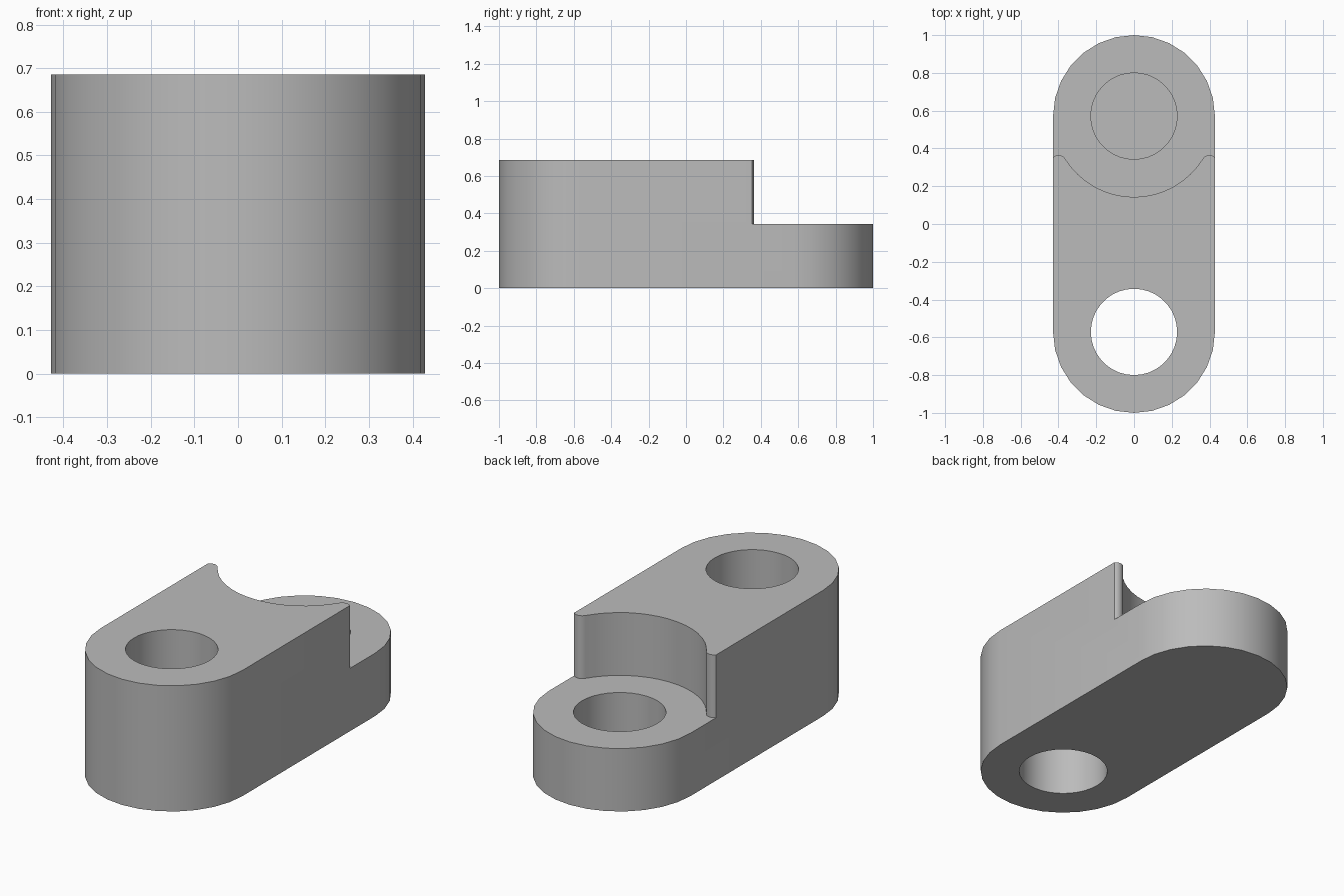
import bpy
import bmesh
from math import sin, cos, atan2, pi, radians

cube = bpy.data.objects.get("Cube")
if cube:
    bpy.data.objects.remove(cube, do_unlink=True)

RADIUS, CENTRE, HEIGHT, STEP = 0.4286, 0.5714, 0.6857, 0.343
HOLE, BLIND_FLOOR = 0.2286, 0.057

grey = bpy.data.materials.new("plain grey")
grey.use_nodes = True
colour = (0.5, 0.5, 0.5, 1)
grey.diffuse_color = colour
grey.node_tree.nodes["Principled BSDF"].inputs["Base Color"].default_value = colour


def arc(x, y, r, start, end, steps):
    """Points along an arc, both ends included."""
    angles = [start + (end - start) * i / steps for i in range(steps + 1)]
    return [(x + r * cos(a), y + r * sin(a)) for a in angles]


def prism(name, outline, low, high):
    """Closed upright prism over an outline."""
    bm = bmesh.new()
    face = bm.faces.new([bm.verts.new((x, y, low)) for x, y in outline])
    grown = bmesh.ops.extrude_face_region(bm, geom=[face])
    top = [v for v in grown["geom"] if isinstance(v, bmesh.types.BMVert)]
    bmesh.ops.translate(bm, verts=top, vec=(0, 0, high - low))
    bmesh.ops.recalc_face_normals(bm, faces=bm.faces)
    mesh = bpy.data.meshes.new(name)
    bm.to_mesh(mesh)
    bm.free()
    mesh.materials.append(grey)
    obj = bpy.data.objects.new(name, mesh)
    bpy.context.collection.objects.link(obj)
    return obj


def cut(target, cutter):
    """Subtract the cutter for good, then discard it."""
    cutter.hide_render = True
    mod = target.modifiers.new("cut", "BOOLEAN")
    mod.operation = "DIFFERENCE"
    mod.solver = "EXACT"
    mod.object = cutter
    bpy.ops.object.modifier_apply(modifier=mod.name)
    bpy.data.objects.remove(cutter, do_unlink=True)


# Round-ended block
outline = arc(0, CENTRE, RADIUS, 0, pi, 14) + arc(0, -CENTRE, RADIUS, pi, 2 * pi, 14)
body = prism("link_body", outline, 0, HEIGHT)
bpy.ops.object.select_all(action="DESELECT")
body.select_set(True)
bpy.context.view_layer.objects.active = body

# Lowered rear end: concave wall with rounded tips at both sides
tip_x, tip_y, tip_r = 0.399, 0.325, 0.04
toward = atan2(CENTRE - tip_y, -tip_x)
tip = arc(tip_x, tip_y, tip_r, radians(42), toward, 8)
hollow = arc(0, CENTRE, RADIUS, toward - pi, -toward, 16)
mirrored_tip = [(-x, y) for x, y in reversed(tip)]
edge_y = tip[0][1]
wall = [(0.6, edge_y)] + tip + hollow[1:-1] + mirrored_tip + [(-0.6, edge_y)]
cut(body, prism("step_cutter", wall + [(-0.6, 1.2), (0.6, 1.2)], STEP, 1))

# Through hole in front, blind hole in the lowered end
for name, y, low in (("through_hole", -CENTRE, -0.2), ("blind_hole", CENTRE, BLIND_FLOOR)):
    ring = arc(0, y, HOLE, 0, 2 * pi, 36)[:-1]
    cut(body, prism(name, ring, low, 1))

bpy.ops.object.shade_smooth_by_angle(angle=radians(30))
